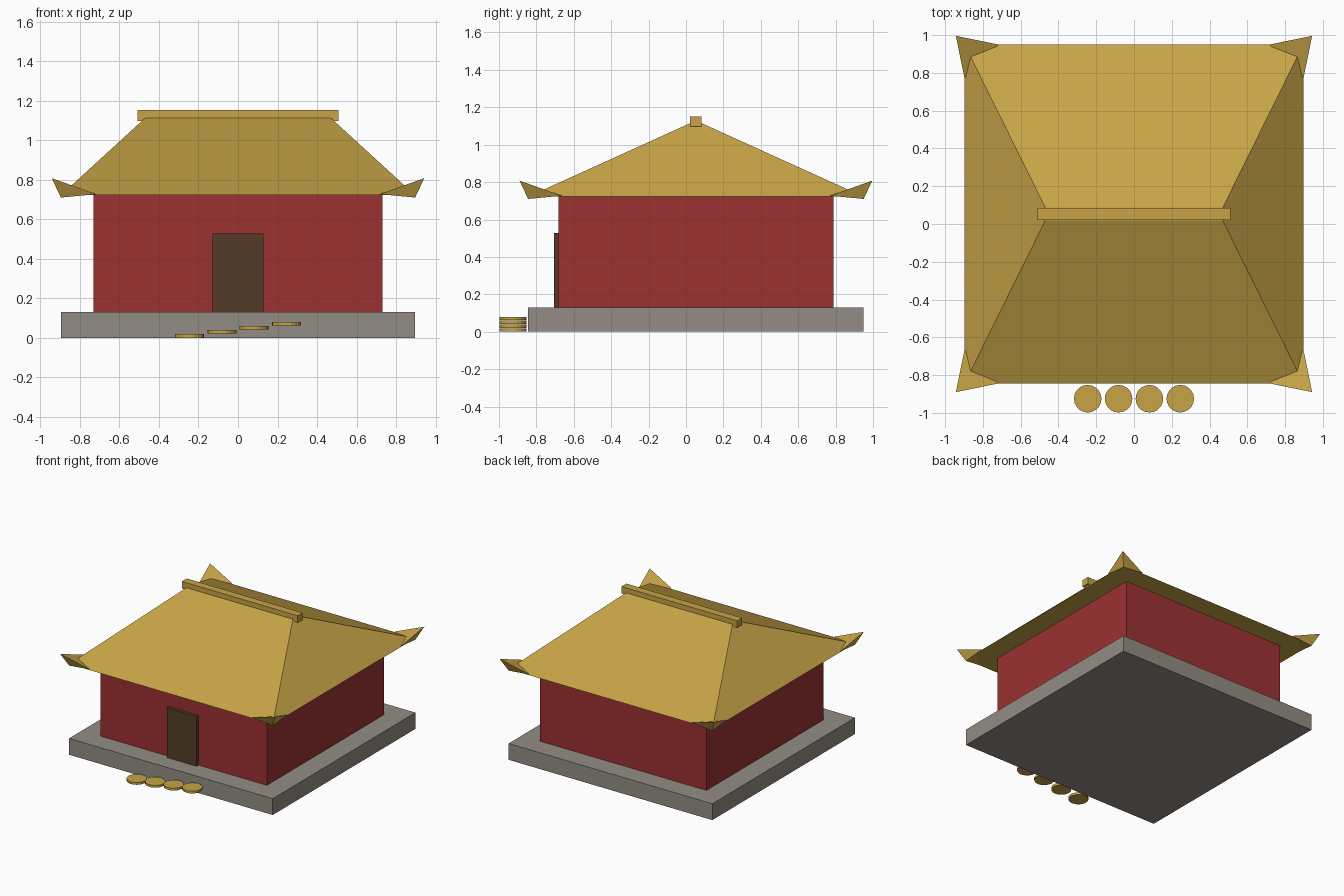
import bpy, bmesh

if "Cube" in bpy.data.objects:
    bpy.data.objects.remove(bpy.data.objects["Cube"])

CY = 0.053  # centre of the hall in y (coins stick out in front)


def material(name, rgb):
    m = bpy.data.materials.new(name)
    m.diffuse_color = (*rgb, 1)
    m.use_nodes = True
    m.node_tree.nodes["Principled BSDF"].inputs["Base Color"].default_value = m.diffuse_color
    return m


GOLD = material("gold", (0.57, 0.37, 0.062))
RED = material("wall_red", (0.33, 0.031, 0.031))
STONE = material("stone_grey", (0.29, 0.262, 0.228))
WOOD = material("dark_wood", (0.088, 0.044, 0.022))


def add(name, bm, mat):
    bmesh.ops.recalc_face_normals(bm, faces=bm.faces)
    me = bpy.data.meshes.new(name)
    bm.to_mesh(me)
    bm.free()
    me.materials.append(mat)
    ob = bpy.data.objects.new(name, me)
    bpy.context.collection.objects.link(ob)


def block(name, x, y0, y1, z0, z1, mat, top=None):
    """Box of half width x; top = (half x, half y) tapers the upper face."""
    bm = bmesh.new()
    bmesh.ops.create_cube(bm, size=2)
    cy, hy = (y0 + y1) / 2, (y1 - y0) / 2
    for v in bm.verts:
        sx, sy = (top if top and v.co.z > 0 else (x, hy))
        v.co = (v.co.x * sx, cy + v.co.y * sy, z1 if v.co.z > 0 else z0)
    add(name, bm, mat)


# Plinth, walls, door
block("plinth", 0.897, CY - 0.897, CY + 0.897, 0, 0.13, STONE)
block("walls", 0.732, CY - 0.735, CY + 0.735, 0.13, 0.722, RED)
block("door", 0.13, -0.707, -0.67, 0.13, 0.527, WOOD)

# Hipped roof and ridge beam
block("roof", 0.897, CY - 0.897, CY + 0.897, 0.722, 1.113, GOLD, top=(0.47, 0.035))
block("ridge_beam", 0.51, CY - 0.031, CY + 0.031, 1.097, 1.152, GOLD)

# Upturned eave corners: one tetrahedron mirrored to all four corners
corner = [(0.717, 0.897, 0.727), (0.897, 0.717, 0.727), (0.897, 0.897, 0.71), (0.943, 0.943, 0.808)]
for sx, side in ((-1, "left"), (1, "right")):
    for sy, end in ((-1, "front"), (1, "back")):
        bm = bmesh.new()
        vs = [bm.verts.new((sx * x, CY + sy * y, z)) for x, y, z in corner]
        for i in range(4):
            bm.faces.new([v for j, v in enumerate(vs) if j != i])
        add(f"eave_tip_{end}_{side}", bm, GOLD)

# Row of rising coins in front
for i in range(4):
    bm = bmesh.new()
    bmesh.ops.create_cone(bm, cap_ends=True, segments=20, radius1=0.073, radius2=0.073, depth=0.018)
    bmesh.ops.translate(bm, verts=bm.verts, vec=(-0.245 + i * 0.1633, -0.925, 0.009 + i * 0.0207))
    add(f"coin_{i + 1}", bm, GOLD)
